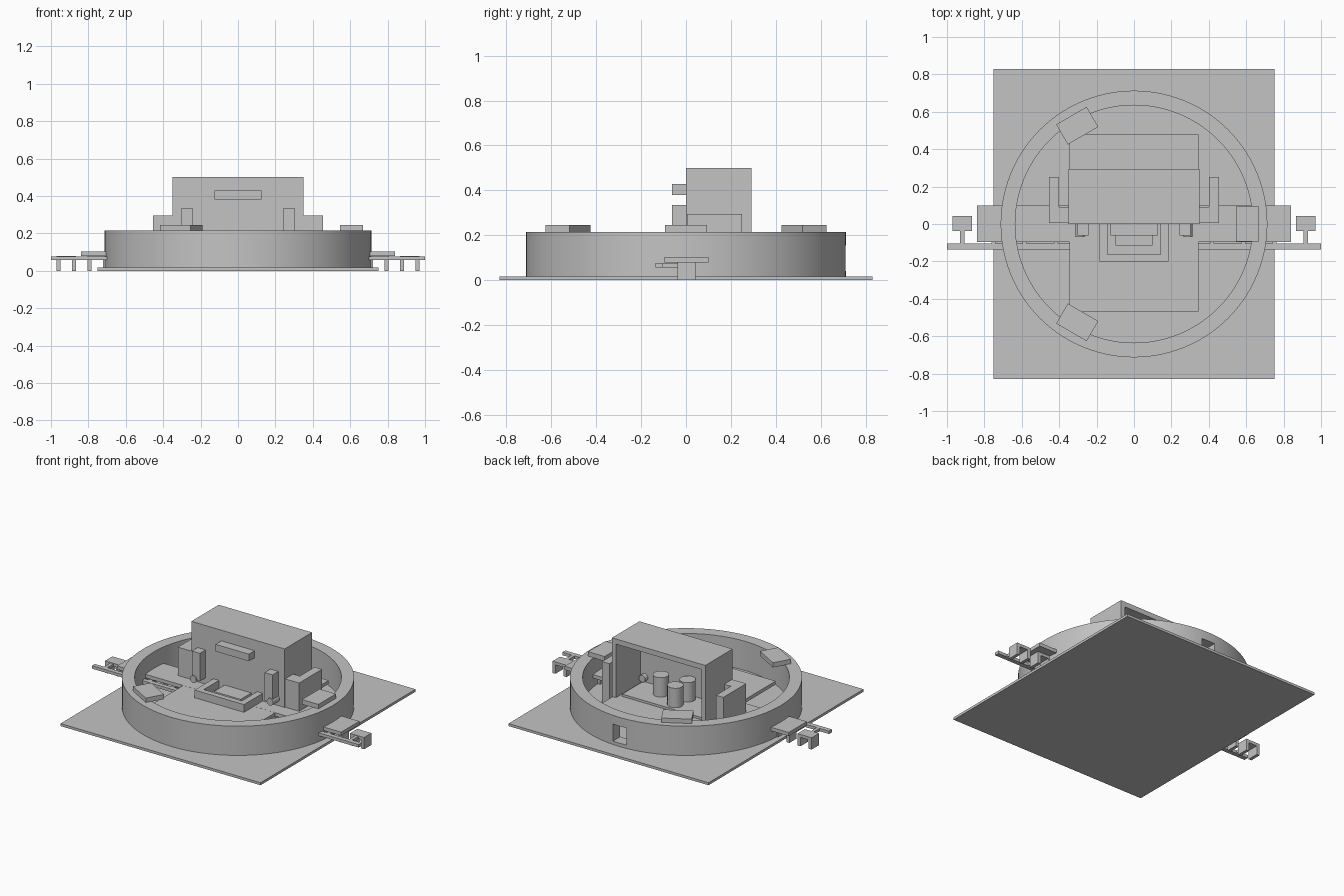
import bpy, bmesh, math
from mathutils import Matrix

if "Cube" in bpy.data.objects:
    bpy.data.objects.remove(bpy.data.objects["Cube"])

grey = bpy.data.materials.new("plain grey")
grey.diffuse_color = (0.55, 0.55, 0.55, 1)
grey.use_nodes = True
grey.node_tree.nodes["Principled BSDF"].inputs["Base Color"].default_value = grey.diffuse_color


def make(name, bm):
    bmesh.ops.recalc_face_normals(bm, faces=bm.faces)
    me = bpy.data.meshes.new(name)
    bm.to_mesh(me)
    bm.free()
    ob = bpy.data.objects.new(name, me)
    bpy.context.collection.objects.link(ob)
    me.materials.append(grey)
    return ob


def box(name, x0, x1, y0, y1, z0, z1):
    bm = bmesh.new()
    m = Matrix.Translation(((x0 + x1) / 2, (y0 + y1) / 2, (z0 + z1) / 2))
    bmesh.ops.create_cube(bm, size=1, matrix=m @ Matrix.Diagonal((x1 - x0, y1 - y0, z1 - z0, 1)))
    return make(name, bm)


def smooth(ob):
    bpy.ops.object.select_all(action='DESELECT')
    ob.select_set(True)
    bpy.context.view_layer.objects.active = ob
    bpy.ops.object.shade_smooth_by_angle(angle=math.radians(30))


def cylinder(name, x, y, z, r, h, rot=None):
    bm = bmesh.new()
    m = Matrix.Translation((x, y, z)) @ (rot or Matrix())
    bmesh.ops.create_cone(bm, cap_ends=True, segments=32, radius1=r, radius2=r, depth=h, matrix=m)
    ob = make(name, bm)
    smooth(ob)
    return ob


def extrude_outline(name, pts, z0, z1):
    bm = bmesh.new()
    f = bm.faces.new([bm.verts.new((x, y, z0)) for x, y in pts])
    r = bmesh.ops.extrude_face_region(bm, geom=[f])
    vs = [v for v in r["geom"] if isinstance(v, bmesh.types.BMVert)]
    bmesh.ops.translate(bm, verts=vs, vec=(0, 0, z1 - z0))
    return make(name, bm)


# ground plate
box("base_plate", -0.75, 0.75, -0.83, 0.83, 0, 0.017)

# ring wall with a small opening at the back
N, RO, RI = 96, 0.713, 0.635
bm = bmesh.new()
loops = [[bm.verts.new((r * math.cos(2 * math.pi * i / N), r * math.sin(2 * math.pi * i / N), z))
          for i in range(N)] for r, z in ((RO, 0.017), (RO, 0.215), (RI, 0.215), (RI, 0.017))]
for a in range(4):
    b = (a + 1) % 4
    for i in range(N):
        j = (i + 1) % N
        bm.faces.new((loops[a][i], loops[a][j], loops[b][j], loops[b][i]))
ring = make("ring_wall", bm)
cutter = box("opening_cutter", -0.05, 0.05, 0.55, 0.8, 0.04, 0.155)
cutter.hide_render = True
cutter.hide_set(True)
mod = ring.modifiers.new("opening", 'BOOLEAN')
mod.object = cutter
mod.operation = 'DIFFERENCE'
mod.solver = 'EXACT'
bpy.context.view_layer.update()
cut_mesh = bpy.data.meshes.new_from_object(ring.evaluated_get(bpy.context.evaluated_depsgraph_get()))
ring.modifiers.clear()
ring.data = cut_mesh
bpy.data.objects.remove(cutter)
smooth(ring)

# three blocks on top of the ring
for i in range(3):
    b = box(f"rim_block_{i}", 0.545, 0.669, -0.094, 0.094, 0.213, 0.245)
    b.data.transform(Matrix.Rotation(i * 2 * math.pi / 3, 4, 'Z'))

# long track: rail, brackets, stems and cover slab
box("side_rail", -1, 1, -0.135, -0.104, 0.057, 0.077)
for i in range(12):
    c = (i - 5.5) * 0.167
    box(f"bracket_top_{i}", c - 0.053, c + 0.053, -0.037, 0.042, 0.06, 0.08)
    for s in (-1, 1):
        a = c + s * 0.042
        box(f"bracket_leg_{i}_{s}", a - 0.011, a + 0.011, -0.037, 0.042, 0, 0.06)
    box(f"bracket_stem_{i}", c - 0.011, c + 0.011, -0.104, -0.037, 0.057, 0.077)
box("track_cover", -0.84, 0.84, -0.095, 0.1, 0.079, 0.103)

# inner platform
box("platform", -0.345, 0.345, -0.468, 0.478, 0.079, 0.1025)

# main housing, open to the back
shell = [(-0.35, 0), (0.35, 0), (0.35, 0.293), (0.32, 0.293),
         (0.32, 0.03), (-0.32, 0.03), (-0.32, 0.293), (-0.35, 0.293)]
extrude_outline("housing_walls", shell, 0.1, 0.465)
box("housing_roof", -0.35, 0.35, 0, 0.293, 0.465, 0.5)
box("front_ledge", -0.125, 0.125, -0.062, 0.005, 0.38, 0.428)
box("room_floor", -0.3, 0.3, 0.03, 0.256, 0.1, 0.118)

# cylinders inside the housing
for i, (x, y) in enumerate(((0.108, 0.114), (-0.053, 0.19), (-0.068, 0.08))):
    cylinder(f"inner_cylinder_{i}", x, y, 0.182, 0.05, 0.135)

# side arms, front posts and axles on both sides
for s, side in ((-1, "left"), (1, "right")):
    arm = [(0.345, 0.005), (0.455, 0.005), (0.455, 0.25), (0.4, 0.25), (0.4, 0.09), (0.345, 0.09)]
    extrude_outline(f"{side}_arm", [(s * x, y) for x, y in arm], 0.017, 0.295)
    px = s * 0.273
    box(f"{side}_post", px - 0.03, px + 0.03, -0.062, 0.005, 0.145, 0.335)
    cylinder(f"{side}_axle", px + s * 0.015, -0.005, 0.15, 0.024, 0.13, Matrix.Rotation(math.pi / 2, 4, 'X'))

# U-shaped counter and inner step at the front
counter = [(-0.185, 0), (-0.185, -0.2), (0.185, -0.2), (0.185, 0),
           (0.143, 0), (0.143, -0.163), (-0.143, -0.163), (-0.143, 0)]
extrude_outline("front_counter", counter, 0.1, 0.155)
box("front_step", -0.1, 0.1, -0.115, 0.005, 0.1, 0.135)
